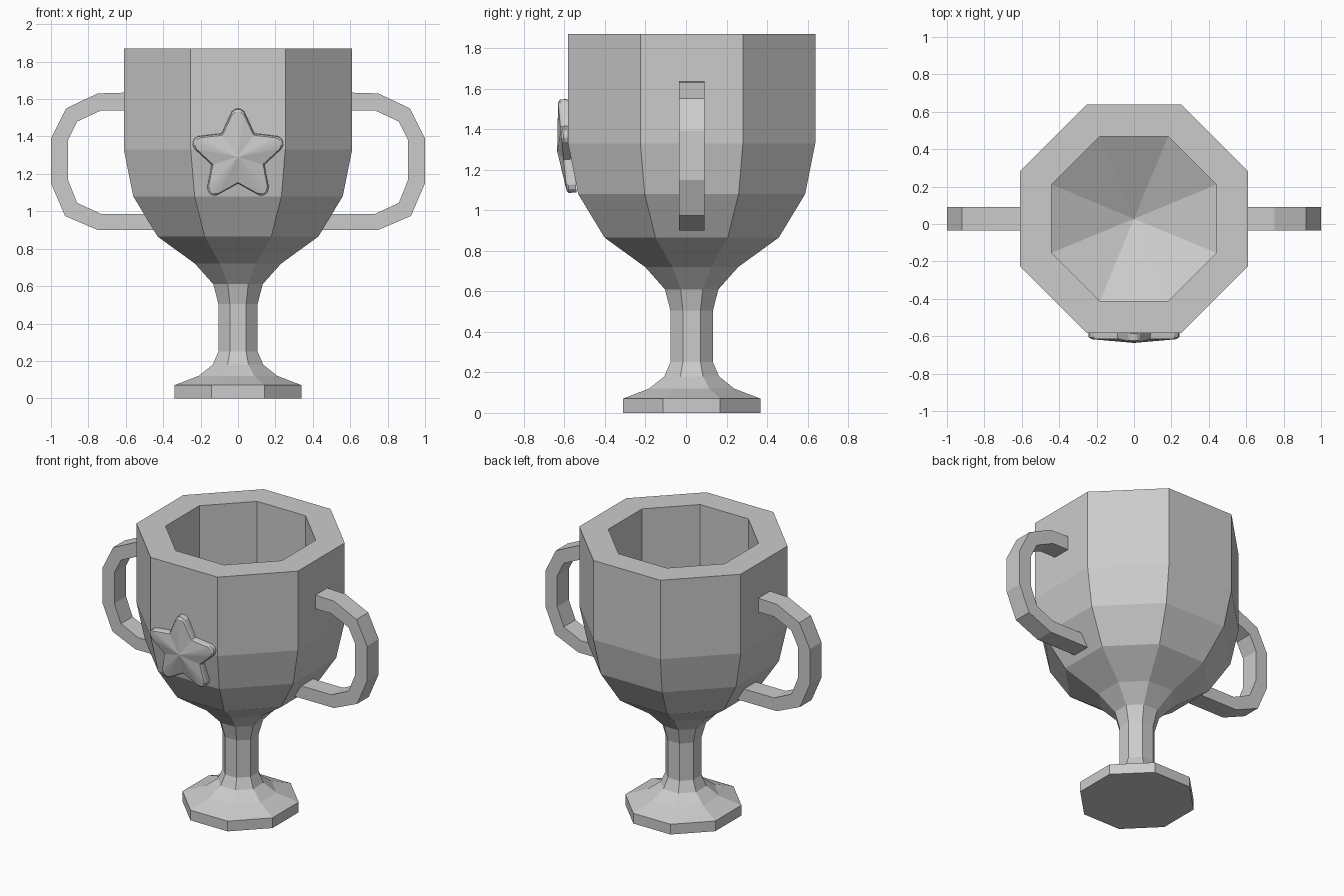
import bpy, bmesh
from math import sin, cos, pi, radians
from mathutils import Matrix

if "Cube" in bpy.data.objects:
    bpy.data.objects.remove(bpy.data.objects["Cube"])

CY = 0.028  # the cup axis sits slightly behind the origin


def finish(bm, name):
    bmesh.ops.recalc_face_normals(bm, faces=bm.faces)
    mesh = bpy.data.meshes.new(name)
    bm.to_mesh(mesh)
    bm.free()
    obj = bpy.data.objects.new(name, mesh)
    bpy.context.collection.objects.link(obj)
    return obj


def bridge(bm, a, b):
    n = len(a)
    for i in range(n):
        j = (i + 1) % n
        bm.faces.new((a[i], a[j], b[j], b[i]))


def fan(bm, ring, tip):
    n = len(ring)
    for i in range(n):
        bm.faces.new((ring[i], ring[(i + 1) % n], tip))


# Cup: eight-sided lathe, profile gives (flat-side distance, height)
profile = [(0.34, 0), (0.34, 0.07), (0.21, 0.12), (0.135, 0.18), (0.105, 0.25),
           (0.105, 0.505), (0.132, 0.61), (0.23, 0.72), (0.43, 0.865),
           (0.56, 1.08), (0.61, 1.33), (0.61, 1.87), (0.44, 1.87), (0.44, 1.08)]
bm = bmesh.new()
rings = []
for a, z in profile:
    r = a / cos(pi / 8)
    rings.append([bm.verts.new((r * cos(pi / 8 + k * pi / 4),
                                CY + r * sin(pi / 8 + k * pi / 4), z)) for k in range(8)])
bm.faces.new(rings[0])
for a, b in zip(rings, rings[1:]):
    bridge(bm, a, b)
fan(bm, rings[-1], bm.verts.new((0, CY, 0.84)))
finish(bm, "cup")

# Handles: square-section band along a bent path, mirrored to the left
outer = [(0.58, 1.635), (0.75, 1.63), (0.92, 1.55), (1.0, 1.39), (1.0, 1.15),
         (0.925, 0.975), (0.75, 0.90), (0.44, 0.90)]
inner = [(0.58, 1.54), (0.73, 1.54), (0.86, 1.48), (0.91, 1.38), (0.91, 1.17),
         (0.86, 1.045), (0.73, 0.985), (0.44, 0.985)]
bm = bmesh.new()
sections = []
for (xo, zo), (xi, zi) in zip(outer, inner):
    sections.append([bm.verts.new(p) for p in (
        (xo, CY - 0.063, zo), (xo, CY + 0.063, zo),
        (xi, CY + 0.063, zi), (xi, CY - 0.063, zi))])
for a, b in zip(sections, sections[1:]):
    bridge(bm, a, b)
bm.faces.new(sections[0])
bm.faces.new(sections[-1])
handles = finish(bm, "handles")
handles.modifiers.new("mirror", 'MIRROR')

# Star badge: blunt-tipped outline rising to a faceted peak
outline = []
for k in range(5):
    for deg, r in ((-8, 0.238), (-3.5, 0.25), (0, 0.252), (3.5, 0.25), (8, 0.238), (36, 0.148)):
        t = radians(k * 72 + deg)
        outline.append((r * sin(t), r * cos(t)))
bm = bmesh.new()
layers = [[bm.verts.new((x * s, y, z * s)) for x, z in outline]
          for s, y in ((1, 0.036), (1, -0.002), (0.95, -0.012))]
for a, b in zip(layers, layers[1:]):
    bridge(bm, a, b)
bm.faces.new(layers[0])
fan(bm, layers[-1], bm.verts.new((0, -0.04, 0)))
star = finish(bm, "star_badge")
star.matrix_world = Matrix.Translation((0, -0.596, 1.295)) @ Matrix.Rotation(radians(5.6), 4, 'X')
